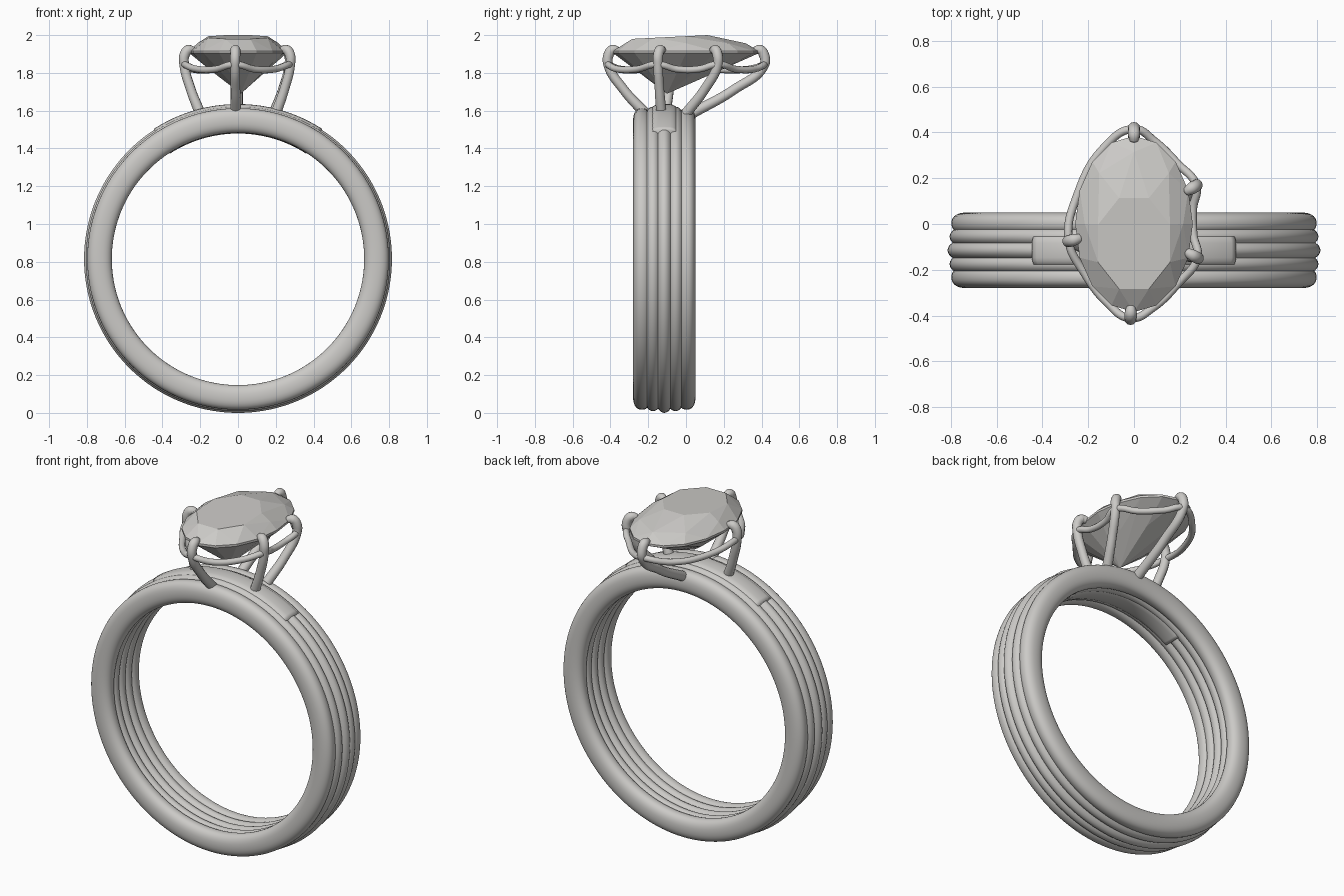
import bpy, bmesh, math
from mathutils import Vector

if "Cube" in bpy.data.objects:
    bpy.data.objects.remove(bpy.data.objects["Cube"])

metal = bpy.data.materials.new("pale_grey")
metal.use_nodes = True
COLOUR = (0.60, 0.59, 0.57, 1)
metal.diffuse_color = COLOUR
metal.node_tree.nodes["Principled BSDF"].inputs["Base Color"].default_value = COLOUR

BAND_Y, BAND_Z = -0.115, 0.815


def finish(name, bm, smooth=True):
    bmesh.ops.recalc_face_normals(bm, faces=bm.faces)
    me = bpy.data.meshes.new(name)
    bm.to_mesh(me)
    bm.free()
    me.materials.append(metal)
    for p in me.polygons:
        p.use_smooth = smooth
    ob = bpy.data.objects.new(name, me)
    bpy.context.collection.objects.link(ob)
    return ob


def sweep(name, y, half_width, inner, outer, power=2.0, half_angle=math.pi, steps=144):
    """Sweep a rounded section around the finger axis; a full turn closes up."""
    bm = bmesh.new()
    closed = half_angle >= math.pi
    count, sides = steps if closed else steps + 1, 28
    rings = []
    for i in range(count):
        a = -half_angle + 2 * half_angle * i / steps
        ring = []
        for j in range(sides):
            t = math.tau * j / sides
            c, s = math.cos(t), math.sin(t)
            cy = math.copysign(abs(c) ** (2 / power), c)
            cr = math.copysign(abs(s) ** (2 / power), s)
            r = (inner + outer) / 2 + (outer - inner) / 2 * cr
            ring.append(bm.verts.new((r * math.sin(a), y + half_width * cy,
                                      BAND_Z + r * math.cos(a))))
        rings.append(ring)
    for i in range(count if closed else count - 1):
        a, b = rings[i], rings[(i + 1) % count]
        for j in range(sides):
            k = (j + 1) % sides
            bm.faces.new((a[j], a[k], b[k], b[j]))
    if not closed:
        bm.faces.new(rings[0])
        bm.faces.new(rings[-1])
    return finish(name, bm)


def tube(name, points, radii, thickness, cyclic=False):
    """Smooth round wire through the points, turned into a mesh."""
    cu = bpy.data.curves.new(name, "CURVE")
    cu.dimensions = "3D"
    cu.bevel_depth, cu.bevel_resolution, cu.resolution_u = thickness, 4, 10
    cu.use_fill_caps = True
    sp = cu.splines.new("BEZIER")
    sp.bezier_points.add(len(points) - 1)
    sp.use_cyclic_u = cyclic
    for bp, co, r in zip(sp.bezier_points, points, radii):
        bp.co, bp.radius = co, r
        bp.handle_left_type = bp.handle_right_type = "AUTO"
    cu.materials.append(metal)
    ob = bpy.data.objects.new(name, cu)
    bpy.context.collection.objects.link(ob)
    bpy.ops.object.select_all(action="DESELECT")
    ob.select_set(True)
    bpy.context.view_layer.objects.active = ob
    bpy.ops.object.convert(target="MESH")
    bpy.ops.object.shade_smooth_by_angle(angle=math.radians(50))


# Band: five overlapping rounded ridges
sweep("band_centre_ridge", BAND_Y, 0.045, 0.672, 0.815)
for side, label in ((-1, "front"), (1, "back")):
    sweep(f"band_{label}_inner_ridge", BAND_Y + side * 0.06, 0.045, 0.672, 0.806)
    sweep(f"band_{label}_edge", BAND_Y + side * 0.118, 0.047, 0.668, 0.798, 2.3)

# Smooth plate filling the ridges under the setting
sweep("band_top_plate", BAND_Y, 0.075, 0.664, 0.82, 3.5, math.radians(33), 40)


# Oval cut gem
def oval(count, rx, ry, cy, z, shift=0.0, tilt=0.0):
    out = []
    for i in range(count):
        a = math.tau * (i + shift) / count
        y = ry * math.sin(a)
        out.append((rx * math.cos(a), cy + y, z + tilt * y))
    return out


gem_points = (oval(8, 0.17, 0.215, -0.085, 1.99, 0.5, 0.05)      # table
              + oval(8, 0.215, 0.315, 0.0, 1.957)                # crown
              + oval(16, 0.257, 0.385, 0.0, 1.917)               # girdle
              + oval(16, 0.257, 0.385, 0.0, 1.904)
              + oval(8, 0.155, 0.225, -0.03, 1.812, 0.5)         # pavilion
              + [(0.015, -0.1, 1.69)])                           # culet
gem = bmesh.new()
for p in gem_points:
    gem.verts.new(p)
hull = bmesh.ops.convex_hull(gem, input=gem.verts[:])
bmesh.ops.delete(gem, geom=[v for v in gem.verts if not v.link_faces], context="VERTS")
bmesh.ops.dissolve_limit(gem, angle_limit=math.radians(1), verts=gem.verts[:],
                         edges=gem.edges[:])
finish("gem", gem, smooth=False)

# Claws: foot on the band and outermost point beside the gem
claws = {
    "back_claw": ((0, 0.03), (0.0, 0.415)),
    "left_back_claw": ((0.19, 0.0), (0.272, 0.168)),
    "left_front_claw": ((0.2, -0.13), (0.277, -0.148)),
    "front_claw": ((-0.012, -0.215), (-0.015, -0.412)),
    "right_claw": ((-0.2, -0.11), (-0.285, -0.075)),
}
for name, (foot, out) in claws.items():
    a = Vector((*foot, 1.585))
    b = Vector((*out, 1.845))
    mid = a.lerp(b, 0.58) - Vector((0, 0, 0.025))
    inward = Vector((-out[0], -out[1], 0)).normalized()
    up = Vector((0, 0, 1))
    path = [a, mid, b, b + inward * 0.002 + up * 0.05,
            b + inward * 0.022 + up * 0.076, b + inward * 0.05 + up * 0.074,
            b + inward * 0.062 + up * 0.07]
    tube(name, path, (1.05, 0.95, 0.95, 1.0, 1.0, 0.75, 0.15), 0.027)

# Wavy rail joining the claws, dipping between them
tops = [out for _, out in claws.values()]
rail = []
for i, p in enumerate(tops):
    q = tops[(i + 1) % len(tops)]
    a0 = math.atan2(p[1] / 0.41, p[0] / 0.28)
    a1 = math.atan2(q[1] / 0.41, q[0] / 0.28)
    if a1 > a0:
        a1 -= math.tau
    rail.append((p[0], p[1], 1.845))
    for f, z in ((0.3, 1.82), (0.7, 1.82)):
        a = a0 + (a1 - a0) * f
        rail.append((0.262 * math.cos(a), 0.385 * math.sin(a), z))
tube("wavy_rail", rail, [1] * len(rail), 0.018, cyclic=True)
